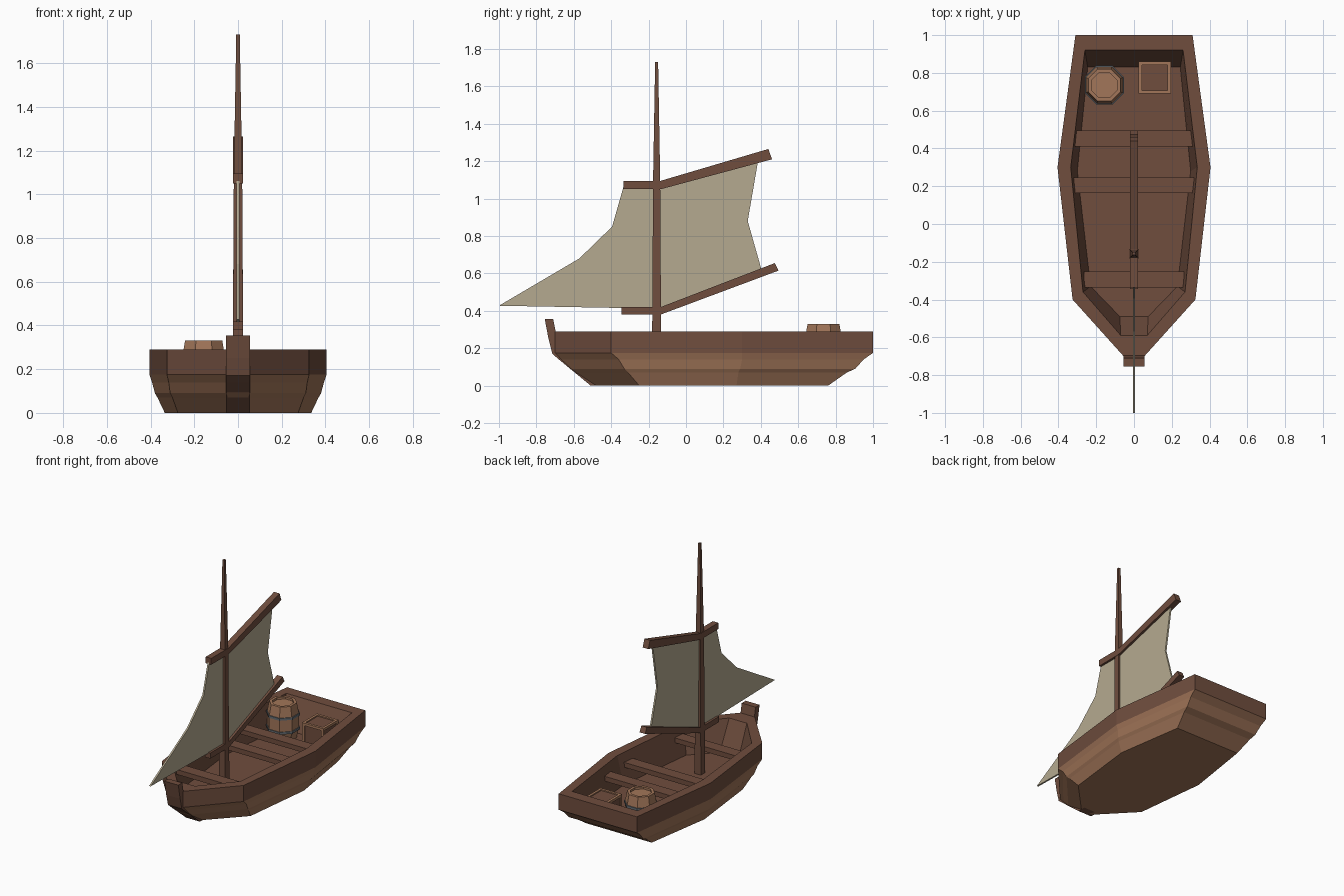
import bpy, bmesh, math

if "Cube" in bpy.data.objects:
    bpy.data.objects.remove(bpy.data.objects["Cube"])


def material(name, rgb):
    m = bpy.data.materials.new(name)
    m.diffuse_color = (*rgb, 1)
    m.use_nodes = True
    m.node_tree.nodes["Principled BSDF"].inputs["Base Color"].default_value = m.diffuse_color
    return m


DARK = material("dark_wood", (0.16, 0.075, 0.048))
LIGHT = material("light_wood", (0.36, 0.18, 0.10))
CLOTH = material("sailcloth", (0.46, 0.40, 0.28))
IRON = material("iron", (0.13, 0.15, 0.17))


def finish(name, bm, mat):
    bmesh.ops.recalc_face_normals(bm, faces=bm.faces)
    me = bpy.data.meshes.new(name)
    bm.to_mesh(me)
    bm.free()
    me.materials.append(mat)
    ob = bpy.data.objects.new(name, me)
    bpy.context.collection.objects.link(ob)
    return ob


def loft(name, rings, mat, cap_start=False, cap_end=False, closed=False):
    """Skin a list of rings with equal point counts."""
    bm = bmesh.new()
    vs = [[bm.verts.new(p) for p in r] for r in rings]
    n = len(rings[0])
    pairs = list(zip(vs, vs[1:])) + ([(vs[-1], vs[0])] if closed else [])
    for a, b in pairs:
        for i in range(n):
            j = (i + 1) % n
            bm.faces.new((a[i], a[j], b[j], b[i]))
    if cap_start:
        bm.faces.new(vs[0])
    if cap_end:
        bm.faces.new(vs[-1])
    return finish(name, bm, mat)


def hull_ring(z, half):
    """Mirror stern-to-bow (half width, y) stations into a closed ring."""
    return [(w, y, z) for w, y in half] + [(-w, y, z) for w, y in reversed(half)]


def slab(name, profile, half_w, mat):
    """Extrude a (y, z) side profile across x."""
    rings = [[(x, y, z) for y, z in profile] for x in (-half_w, half_w)]
    return loft(name, rings, mat, True, True)


def box(name, x0, x1, y0, y1, z0, z1, mat):
    rings = [[(x0, y0, z), (x1, y0, z), (x1, y1, z), (x0, y1, z)] for z in (z0, z1)]
    return loft(name, rings, mat, True, True)


def octagon(cx, cy, r, z):
    return [(cx + r * math.cos(math.pi / 8 + k * math.pi / 4),
             cy + r * math.sin(math.pi / 8 + k * math.pi / 4), z) for k in range(8)]


# Hull: planked lower shell, then upper strake, rim and interior
FLOOR = 0.08
gunwale = [(0.31, 1.0), (0.405, 0.3), (0.325, -0.4), (0.055, -0.70)]
lower = [
    (0.0, [(0.26, 0.76), (0.335, 0.27), (0.275, -0.25), (0.045, -0.49)]),
    (0.07, [(0.285, 0.86), (0.368, 0.28), (0.30, -0.31), (0.048, -0.595)]),
    (0.09, [(0.295, 0.905), (0.38, 0.29), (0.31, -0.33), (0.05, -0.62)]),
    (0.14, [(0.303, 0.95), (0.393, 0.3), (0.317, -0.36), (0.052, -0.67)]),
    (0.175, gunwale),
]
loft("lower_hull", [hull_ring(z, h) for z, h in lower], LIGHT, cap_start=True)
upper = [
    (0.175, gunwale),
    (0.29, gunwale),
    (0.29, [(0.26, 0.92), (0.335, 0.3), (0.27, -0.36), (0.07, -0.59)]),
    (FLOOR, [(0.245, 0.83), (0.30, 0.28), (0.23, -0.33), (0.075, -0.49)]),
]
loft("upper_hull", [hull_ring(z, h) for z, h in upper], DARK, cap_end=True)

# Stem post at the bow
slab("stem_post", [(-0.755, 0.355), (-0.735, 0.25), (-0.715, 0.17), (-0.68, 0.14),
                   (-0.51, 0.0), (-0.45, 0.0), (-0.65, 0.14), (-0.695, 0.28),
                   (-0.71, 0.355)], 0.055, DARK)

# Seats
for i, (y, w) in enumerate([(0.453, 0.315), (0.205, 0.33), (-0.293, 0.265)]):
    box(f"seat_{i + 1}", -w, w, y - 0.042, y + 0.042, 0.19, 0.225, DARK)

# Tapered square mast
MY = -0.157
loft("mast", [[(-r, MY - r, z), (r, MY - r, z), (r, MY + r, z), (-r, MY + r, z)]
              for r, z in [(0.025, FLOOR), (0.019, 1.1), (0.008, 1.73)]], DARK, True, True)

# Bent yard and boom
slab("boom", [(-0.345, 0.42), (-0.345, 0.38), (-0.135, 0.38), (0.495, 0.615),
              (0.475, 0.655), (-0.135, 0.42)], 0.022, DARK)
slab("yard", [(-0.335, 1.095), (-0.335, 1.05), (-0.135, 1.05), (0.46, 1.21),
              (0.44, 1.265), (-0.135, 1.095)], 0.022, DARK)

# Sail
slab("sail", [(-1.0, 0.427), (-0.57, 0.68), (-0.395, 0.85), (-0.335, 1.06),
              (-0.135, 1.06), (0.385, 1.2), (0.33, 0.88), (0.405, 0.615),
              (-0.135, 0.41), (-0.345, 0.415)], 0.006, CLOTH)

# Barrel with sunken lid and iron hoops
BX, BY = -0.157, 0.735
loft("barrel", [octagon(BX, BY, r, z) for r, z in
                [(0.09, FLOOR), (0.107, 0.16), (0.107, 0.25), (0.092, 0.33),
                 (0.072, 0.33), (0.072, 0.315)]], LIGHT, True, True)
for i, z in enumerate((0.15, 0.25)):
    loft(f"barrel_hoop_{i + 1}", [octagon(BX, BY, r, z + dz) for r, dz in
         [(0.112, -0.008), (0.112, 0.008), (0.1, 0.008), (0.1, -0.008)]], IRON, closed=True)

# Crate: dark panels inside a light edge frame
X0, X1, Y0, Y1, Z0, Z1, T = 0.025, 0.195, 0.69, 0.86, FLOOR, 0.245, 0.018
E = 0.008
box("crate_body", X0 + E, X1 - E, Y0 + E, Y1 - E, Z0, Z1 - E, DARK)
for i, x in enumerate((X0, X1 - T)):
    for j, y in enumerate((Y0, Y1 - T)):
        box(f"crate_post_{i}{j}", x, x + T, y, y + T, Z0, Z1, LIGHT)
for k, z in enumerate((Z0, Z1 - T)):
    for i, x in enumerate((X0, X1 - T)):
        box(f"crate_side_rail_{k}{i}", x, x + T, Y0 + T, Y1 - T, z, z + T, LIGHT)
    for j, y in enumerate((Y0, Y1 - T)):
        box(f"crate_end_rail_{k}{j}", X0 + T, X1 - T, y, y + T, z, z + T, LIGHT)
